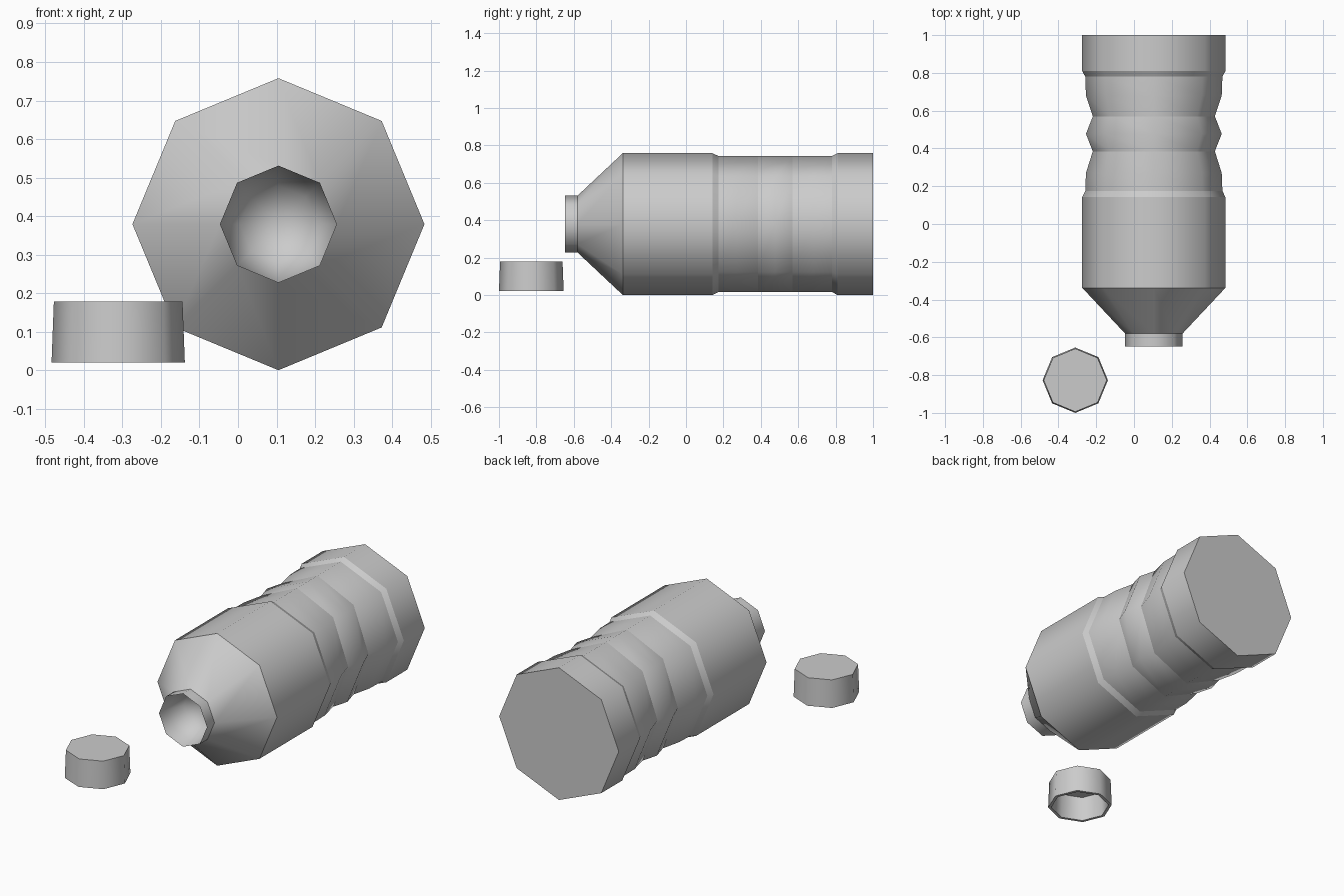
import bpy, bmesh, math
from mathutils import Matrix, Vector

cube = bpy.data.objects.get("Cube")
if cube:
    bpy.data.objects.remove(cube)

SIDES = 8


def material(name, colour):
    mat = bpy.data.materials.new(name)
    mat.use_nodes = True
    mat.diffuse_color = colour
    mat.node_tree.nodes["Principled BSDF"].inputs["Base Color"].default_value = colour
    return mat


def lathe(name, profile, matrix, mat):
    """Octagonal loft along local z. Each ring: height, radius, x scale, sharp."""
    bm = bmesh.new()
    rings = []
    for height, radius, squeeze, sharp in profile:
        if radius == 0:
            rings.append([bm.verts.new((0, 0, height))] * SIDES)
            continue
        rings.append([bm.verts.new((radius * squeeze * math.cos(a), radius * math.sin(a), height))
                      for a in (i * math.tau / SIDES for i in range(SIDES))])
    for a, b in zip(rings, rings[1:]):
        for i in range(SIDES):
            j = (i + 1) % SIDES
            corners = list(dict.fromkeys((a[i], a[j], b[j], b[i])))
            bm.faces.new(corners).smooth = True
    # Crisp edges around the marked rings
    for ring, row in zip(rings, profile):
        if row[3]:
            for i in range(SIDES):
                edge = bm.edges.get((ring[i], ring[(i + 1) % SIDES]))
                edge.smooth = False
    bmesh.ops.recalc_face_normals(bm, faces=bm.faces)
    mesh = bpy.data.meshes.new(name)
    bm.to_mesh(mesh)
    bm.free()
    mesh.materials.append(mat)
    obj = bpy.data.objects.new(name, mesh)
    obj.matrix_world = matrix
    bpy.context.collection.objects.link(obj)
    return obj


grey = material("light grey", (0.6, 0.6, 0.6, 1))

# Bottle lying on its side: base, squeezed grip, body, shoulder, neck, hollow mouth
BODY, GRIP, NECK = 0.379, 0.363, 0.152
bottle = [
    (1.0, 0, 1, False),
    (1.0, BODY, 1, True),
    (0.81, BODY, 1, True),
    (0.78, GRIP, 1, True),
    (0.68, GRIP, 0.99, False),
    (0.57, GRIP, 0.89, True),
    (0.477, GRIP, 0.99, False),
    (0.385, GRIP, 0.89, True),
    (0.27, GRIP, 0.99, False),
    (0.175, GRIP, 1, True),
    (0.142, BODY, 1, True),
    (-0.338, BODY, 1, True),
    (-0.58, NECK, 1, True),
    (-0.648, NECK, 1, True),
    (-0.58, 0.14, 1, False),
    (-0.5, 0.1, 1, False),
    (-0.46, 0, 1, False),
]
lathe("bottle", bottle,
      Matrix.Translation((0.105, 0, 0.379)) @ Matrix.Rotation(-math.pi / 2, 4, "X"), grey)

# Hollow screw cap standing beside the neck
cap = [
    (0.178, 0, 1, False),
    (0.178, 0.167, 1, True),
    (0.02, 0.173, 1, True),
    (0.02, 0.156, 1, True),
    (0.16, 0.15, 1, True),
    (0.16, 0, 1, False),
]
lathe("cap", cap, Matrix.Translation((-0.311, -0.827, 0)), grey)
